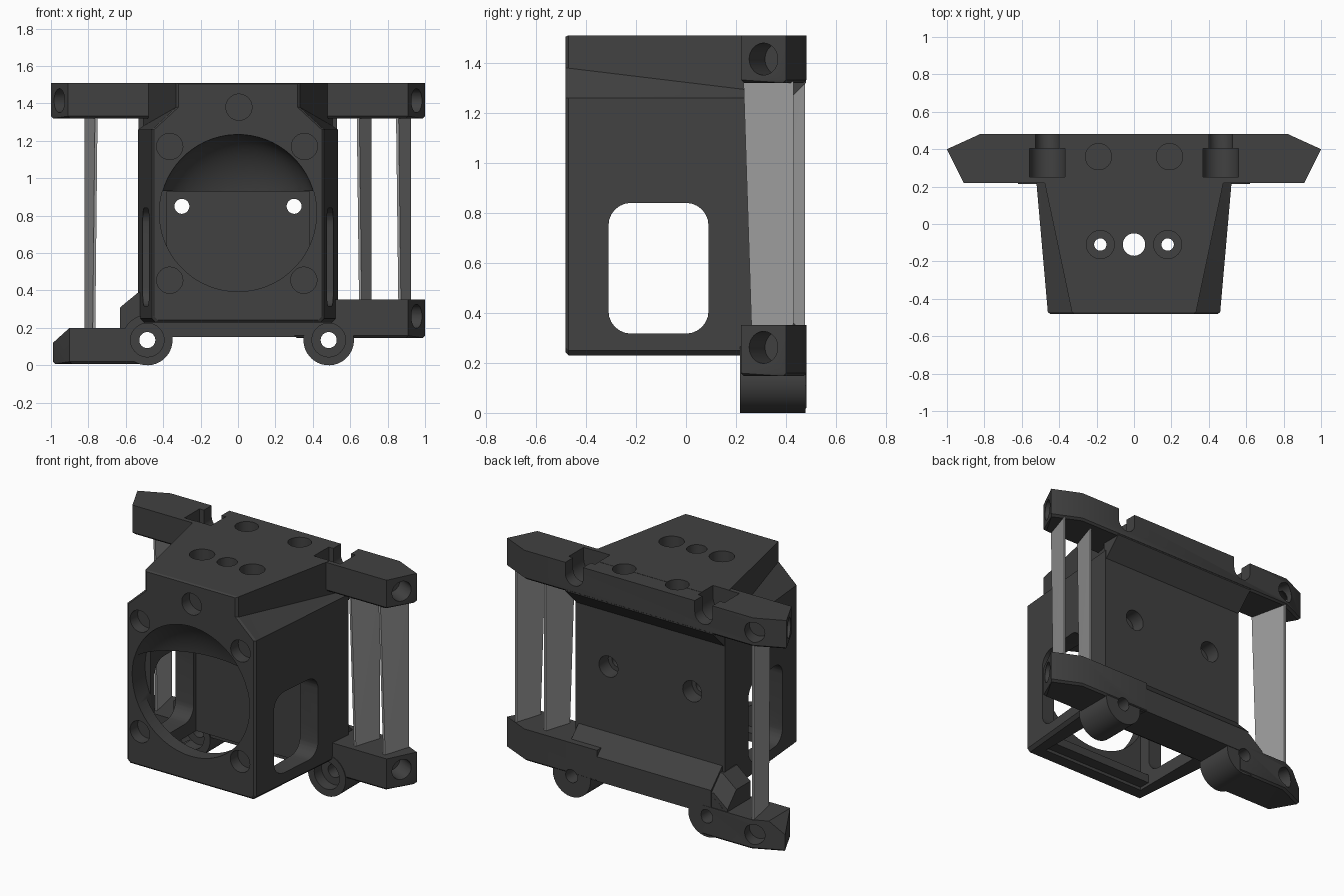
import bpy, bmesh, math
from mathutils import Vector, Matrix

if "Cube" in bpy.data.objects:
    bpy.data.objects.remove(bpy.data.objects["Cube"])


def material(name, value):
    m = bpy.data.materials.new(name)
    m.diffuse_color = (value, value, value, 1)
    m.use_nodes = True
    m.node_tree.nodes["Principled BSDF"].inputs["Base Color"].default_value = m.diffuse_color
    return m


charcoal = material("charcoal plastic", 0.053)
grey = material("light grey", 0.33)


def loft(name, rings):
    """Closed solid through rings that have equal point counts."""
    bm = bmesh.new()
    vs = [[bm.verts.new(p) for p in r] for r in rings]
    n = len(rings[0])
    for a, b in zip(vs, vs[1:]):
        for i in range(n):
            j = (i + 1) % n
            bm.faces.new((a[i], a[j], b[j], b[i]))
    bm.faces.new(list(reversed(vs[0])))
    bm.faces.new(vs[-1])
    bm.normal_update()
    bmesh.ops.triangulate(bm, faces=bm.faces[:])
    if bm.calc_volume(signed=True) < 0:
        bmesh.ops.reverse_faces(bm, faces=bm.faces[:])
    me = bpy.data.meshes.new(name)
    bm.to_mesh(me)
    bm.free()
    ob = bpy.data.objects.new(name, me)
    bpy.context.collection.objects.link(ob)
    return ob


def prism(name, pts, axis, a, b):
    """Extrude a 2D outline along x, y or z."""
    def place(p, t):
        u, v = p
        return {'x': (t, u, v), 'y': (u, t, v), 'z': (u, v, t)}[axis]
    return loft(name, [[place(p, t) for p in pts] for t in (a, b)])


def rect(u0, u1, v0, v1):
    return [(u0, v0), (u1, v0), (u1, v1), (u0, v1)]


def rounded(u0, u1, v0, v1, r, n=6):
    pts = []
    for k, (u, v) in enumerate(rect(u0 + r, u1 - r, v0 + r, v1 - r)):
        for i in range(n + 1):
            a = math.pi * (1 + k / 2 + i / n / 2)
            pts.append((u + r * math.cos(a), v + r * math.sin(a)))
    return pts


def circle(u, v, r, n=32):
    return [(u + r * math.cos(2 * math.pi * (i + 0.3) / n),
             v + r * math.sin(2 * math.pi * (i + 0.3) / n)) for i in range(n)]


def arc(u, v, r, a0, a1, n):
    return [(u + r * math.cos(math.radians(a0 + (a1 - a0) * i / n)),
             v + r * math.sin(math.radians(a0 + (a1 - a0) * i / n))) for i in range(n + 1)]


def rod(p, q, r, n=32):
    """Cylinder between two points."""
    p, q = Vector(p), Vector(q)
    rot = (q - p).to_track_quat('Z', 'Y')
    return loft("cutter", [[c + rot @ Vector((u, v, 0)) for u, v in circle(0, 0, r, n)]
                           for c in (p, q)])


def volume(ob):
    bm = bmesh.new()
    bm.from_mesh(ob.data)
    v = bm.calc_volume(signed=True)
    bm.free()
    return v


def combine(target, other, op):
    """Boolean that checks the volume and retries with a tiny nudge if it is wrong."""
    before, size, keep = volume(target), volume(other), target.data.copy()
    for solver in ('EXACT', 'MANIFOLD') * 3:
        m = target.modifiers.new("bool", 'BOOLEAN')
        m.operation, m.solver, m.object = op, solver, other
        bpy.context.view_layer.objects.active = target
        try:
            bpy.ops.object.modifier_apply(modifier=m.name)
            after, e = volume(target), 1e-4
            if op == 'UNION':
                good = max(before, size) - e <= after <= before + size + e
            else:
                good = before - size - e <= after <= before + e
            if good:
                return True
        except RuntimeError:
            target.modifiers.clear()
        target.data = keep.copy()
        if solver == 'MANIFOLD':
            other.data.transform(Matrix.Translation((0.0007, 0.0005, -0.0006)))
    return False


# Main housing: widens to the back, shoulders cut away at the top front
def section(y, inset=0.0):
    t = (y + 0.48) / 0.91
    w, sx, sz = 0.46 + 0.08 * t, 0.33 + 0.192 * t, 1.38 - 0.11 * t
    w, sx = w - inset, sx - inset
    half = [(w - 0.02, 0.23 + inset), (w, 0.25 + inset), (w, 1.26), (sx, sz),
            (sx, 1.51 - inset / 2)]
    return [(x, y, z) for x, z in half] + [(-x, y, z) for x, z in reversed(half)]


housing = loft("housing", [section(-0.482, 0.012), section(-0.47), section(0.365)])

# Crossbars, risers and bosses fused to the housing
end = [(0.91, 0.22), (1.0, 0.40), (0.82, 0.482)]
left_end = [(-x, y) for x, y in reversed(end)]


def bar(name, plan, z0, z1, c=0.012):
    """Plan outline with slightly chamfered bottom edges."""
    cx = sum(p[0] for p in plan) / len(plan)
    small = [(x - math.copysign(c, x - cx), y + (c if y < 0.3 else -c)) for x, y in plan]
    return loft(name, [[(x, y, z) for x, y in pl] for pl, z in
                       ((small, z0), (plan, z0 + c), (plan, z1))])


riser = [(-0.63, 0.0), (-0.63, 0.31), (-0.533, 0.39), (-0.44, 0.39), (-0.44, 0.0)]
parts = [
    bar("top_bar", end + left_end, 1.32, 1.5085),
    bar("lower_right_bar", [(0.3, 0.22)] + end + [(0.3, 0.482)], 0.147, 0.352),
    bar("lower_left_bar", [(-0.45, 0.482)] + [(x + 0.01, y) for x, y in left_end]
        + [(-0.45, 0.22)], 0.008, 0.2),
    prism("lower_middle_bar", [(0.223, 0.152), (0.4805, 0.152), (0.4805, 0.31),
                               (0.345, 0.446), (0.223, 0.446)], 'x', -0.516, 0.514),
    loft("left_riser", [[(x, y, max(z - d, 0.1)) for x, z in riser]
                        for y, d in ((0.24, 0), (0.385, 0), (0.476, 0.095))]),
    prism("back_lip", [(0.345, 1.185), (0.4805, 1.322), (0.4805, 1.38), (0.345, 1.38)],
          'x', -0.531, 0.529),
]
for s in (-1, 1):
    parts.append(prism("boss", circle(s * 0.485, 0.135, 0.135, 40), 'y', 0.215, 0.477))
solids = [housing]


def fuse(p):
    if combine(housing, p, 'UNION'):
        bpy.data.objects.remove(p, do_unlink=True)
    else:
        solids.append(p)


for p in parts:
    fuse(p)

# Inner chamber, open underneath, with a domed intake and side windows
dome = [(-0.5, 0.42)] + [(-0.48 + 0.27 * math.sin(a), 0.42 * math.cos(a))
                         for a in [math.radians(7 * i) for i in range(1, 13)]]
cuts = [
    prism("cutter", rect(-0.38, 0.381, -0.39, 0.115), 'z', -0.1, 0.93),
    loft("cutter", [[(x, y, z) for x, z in circle(0, 0.815, r, 64)] for y, r in dome]),
    prism("cutter", arc(0, 0.815, 0.4205, 164, 376, 40), 'y', -0.6, -0.35),
    prism("cutter", rounded(-0.31, 0.09, 0.317, 0.84, 0.09), 'x', -0.8, 0.8),
    rod((0, -0.11, 0.7), (0, -0.11, 1.6), 0.06),
    # sloped top on the end of the lower left bar
    prism("cutter", [(-1.05, 0.065), (-0.9, 0.201), (-0.9, 0.25), (-1.05, 0.25)],
          'y', 0.1, 0.6),
]
# Front screw holes
for x, z in ((0.005, 1.38), (0.355, 1.17), (-0.365, 1.17), (0.352, 0.455), (-0.365, 0.455)):
    cuts.append(rod((x, -0.5, z), (x, -0.405, z), 0.07))
for s in (-1, 1):
    # top holes, plain and stepped
    cuts.append(rod((s * 0.19, 0.36, 1.4), (s * 0.19, 0.36, 1.6), 0.07))
    cuts.append(rod((s * 0.18, -0.11, 1.42), (s * 0.18, -0.11, 1.6), 0.075))
    cuts.append(rod((s * 0.18, -0.11, 0.7), (s * 0.18, -0.11, 1.5), 0.033))
    # stepped holes in the back wall
    cuts.append(rod((s * 0.3, 0.05, 0.85), (s * 0.3, 0.5, 0.85), 0.04))
    cuts.append(rod((s * 0.3, 0.27, 0.85), (s * 0.3, 0.52, 0.85), 0.068))
    # stepped boss holes
    cuts.append(rod((s * 0.485, 0.1, 0.135), (s * 0.485, 0.6, 0.135), 0.043))
    cuts.append(rod((s * 0.485, 0.1, 0.135), (s * 0.485, 0.29, 0.135), 0.09))
    # stepped grooves along the top bar
    for r, y0, y1 in ((0.063, 0.3, 0.6), (0.095, 0.25, 0.403)):
        x = s * 0.463
        cuts.append(prism("cutter", arc(x, 1.435, r, 180, 360, 12)
                          + [(x + r, 1.6), (x - r, 1.6)], 'y', y0, y1))
    # angled holes in the bar ends
    for z in ((1.415, 0.262) if s > 0 else (1.415,)):
        cuts.append(rod((s * 1.0, 0.287, z), (s * 0.83, 0.373, z), 0.064))
# Holes in the back of the left bar ends
for z in (1.415, 0.105):
    cuts.append(rod((-0.84, 0.55, z), (-0.80, 0.39, z), 0.064))
for c in cuts:
    for solid in solids:
        combine(solid, c, 'DIFFERENCE')
    bpy.data.objects.remove(c, do_unlink=True)

# Ledge inside the front wall at the open bottom
fuse(prism("front_ledge", rect(-0.4, 0.402, -0.41, -0.315), 'z', 0.25, 0.305))

# Slanted tapered blades joining the upper and lower bars
blades = []
for name, x0, x1, y1, z0 in (("inner_right_blade", 0.635, 0.70, 0.43, 0.34),
                             ("outer_right_blade", 0.845, 0.91, 0.43, 0.34),
                             ("left_blade", -0.765, -0.82, 0.475, 0.19)):
    t = 0.014

    def ring(z, ya, dx):
        return [(x0 + dx, ya, z), (x0 + dx + t, ya, z), (x1 + t, y1, z), (x1, y1, z)]
    blades.append(loft(name, [ring(z0, 0.262, 0.012 if x0 > 0 else -0.012),
                              ring(1.33, 0.23, 0)]))

# Colours and shading
for ob, m in [(s, charcoal) for s in solids] + [(b, grey) for b in blades]:
    ob.data.materials.clear()
    ob.data.materials.append(m)
bpy.ops.object.select_all(action='DESELECT')
for ob in solids:
    ob.select_set(True)
bpy.context.view_layer.objects.active = housing
bpy.ops.object.shade_smooth_by_angle(angle=math.radians(25))
